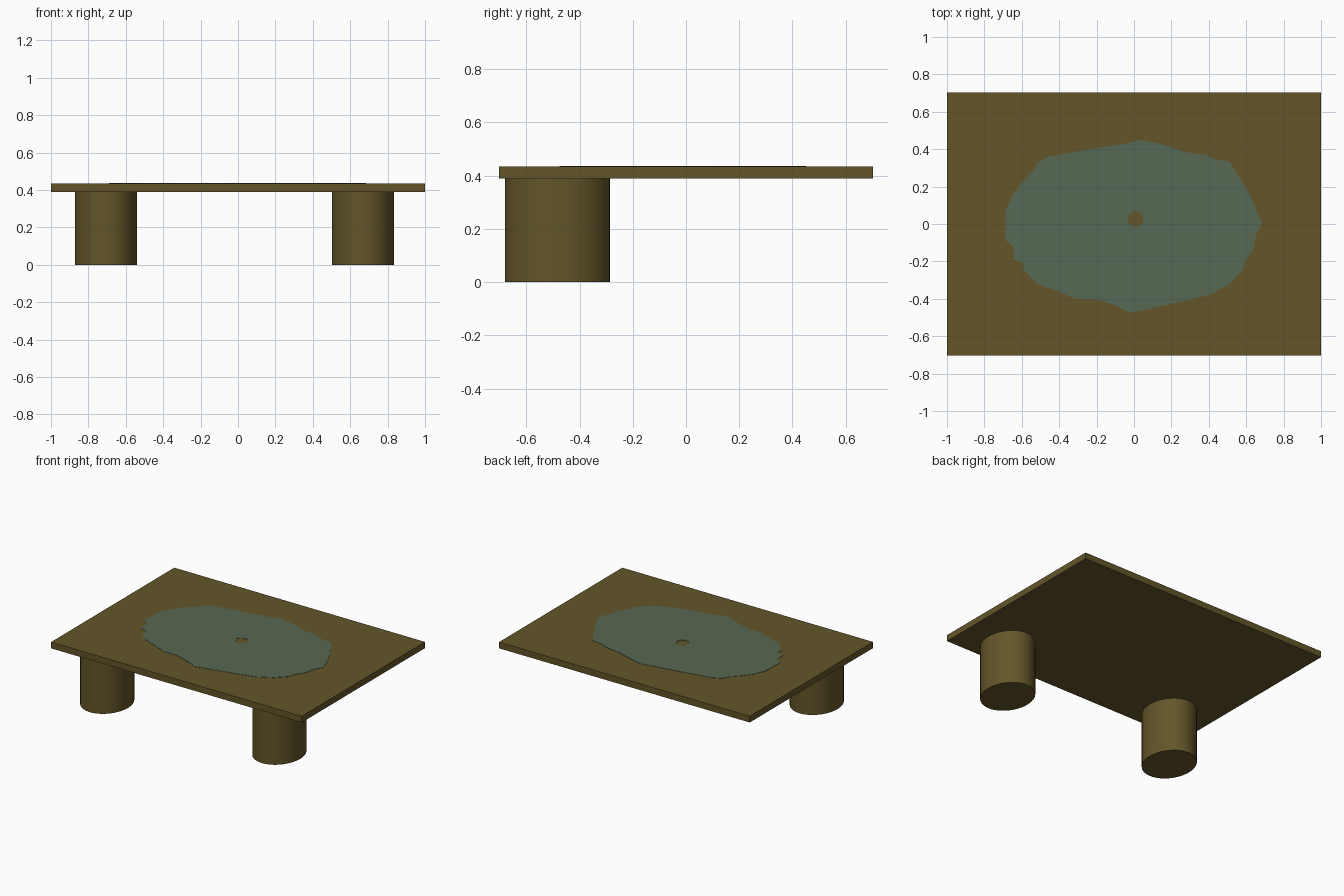
import bpy, bmesh, math

if "Cube" in bpy.data.objects:
    bpy.data.objects.remove(bpy.data.objects["Cube"])


def material(name, rgb):
    m = bpy.data.materials.new(name)
    m.diffuse_color = (*rgb, 1.0)
    m.use_nodes = True
    m.node_tree.nodes["Principled BSDF"].inputs["Base Color"].default_value = m.diffuse_color
    return m


WOOD = material("dark olive wood", (0.125, 0.092, 0.022))
TEAL = material("grey teal", (0.095, 0.138, 0.087))
TOP_Z, UNDER_Z = 0.435, 0.39

# Rectangular slab
bpy.ops.mesh.primitive_cube_add(size=1, location=(0, 0, (TOP_Z + UNDER_Z) / 2))
top = bpy.context.object
top.name = "table_top"
top.scale = (2.0, 1.404, TOP_Z - UNDER_Z)
bpy.ops.object.transform_apply(location=False, rotation=False, scale=True)
top.data.materials.append(WOOD)

# Two oval legs, both along the front edge
for name, x in (("left_leg", -0.705), ("right_leg", 0.668)):
    bpy.ops.mesh.primitive_cylinder_add(vertices=64, radius=1, depth=1,
                                        location=(x, -0.483, UNDER_Z / 2))
    leg = bpy.context.object
    leg.name = name
    leg.scale = (0.166, 0.197, UNDER_Z)
    bpy.ops.object.transform_apply(location=False, rotation=False, scale=True)
    bpy.ops.object.shade_smooth_by_angle(angle=math.radians(35))
    leg.data.materials.append(WOOD)

# Irregular painted patch with a small hole, as a very thin plate
outline = [(.685, 0), (.65, .09), (.60, .19), (.555, .26), (.51, .335), (.43, .345),
           (.38, .37), (.27, .385), (.165, .42), (.05, .45), (-.05, .43), (-.14, .415),
           (-.29, .39), (-.45, .36), (-.52, .325), (-.54, .28), (-.60, .22),
           (-.65, .155), (-.685, .075), (-.69, -.085), (-.645, -.12), (-.64, -.19),
           (-.59, -.21), (-.59, -.245), (-.52, -.32), (-.395, -.365), (-.315, -.40),
           (-.21, -.40), (-.10, -.435), (-.015, -.475), (.165, -.435), (.30, -.405),
           (.41, -.375), (.51, -.32), (.575, -.255), (.60, -.19), (.64, -.13),
           (.65, -.065)]
hole = [(0.008 + 0.043 * math.cos(i * math.tau / 10),
         0.027 + 0.043 * math.sin(i * math.tau / 10)) for i in range(10)]

bm = bmesh.new()
edges = []
for loop in (outline, hole):
    vs = [bm.verts.new((x, y, TOP_Z)) for x, y in loop]
    edges += [bm.edges.new((vs[i - 1], vs[i])) for i in range(len(vs))]
bmesh.ops.triangle_fill(bm, edges=edges, use_beauty=True, normal=(0, 0, 1))
ext = bmesh.ops.extrude_face_region(bm, geom=bm.faces[:], use_keep_orig=True)
for v in ext["geom"]:
    if isinstance(v, bmesh.types.BMVert):
        v.co.z += 0.002
bmesh.ops.recalc_face_normals(bm, faces=bm.faces[:])
mesh = bpy.data.meshes.new("painted_patch")
bm.to_mesh(mesh)
bm.free()
mesh.materials.append(TEAL)
patch = bpy.data.objects.new("painted_patch", mesh)
bpy.context.collection.objects.link(patch)
